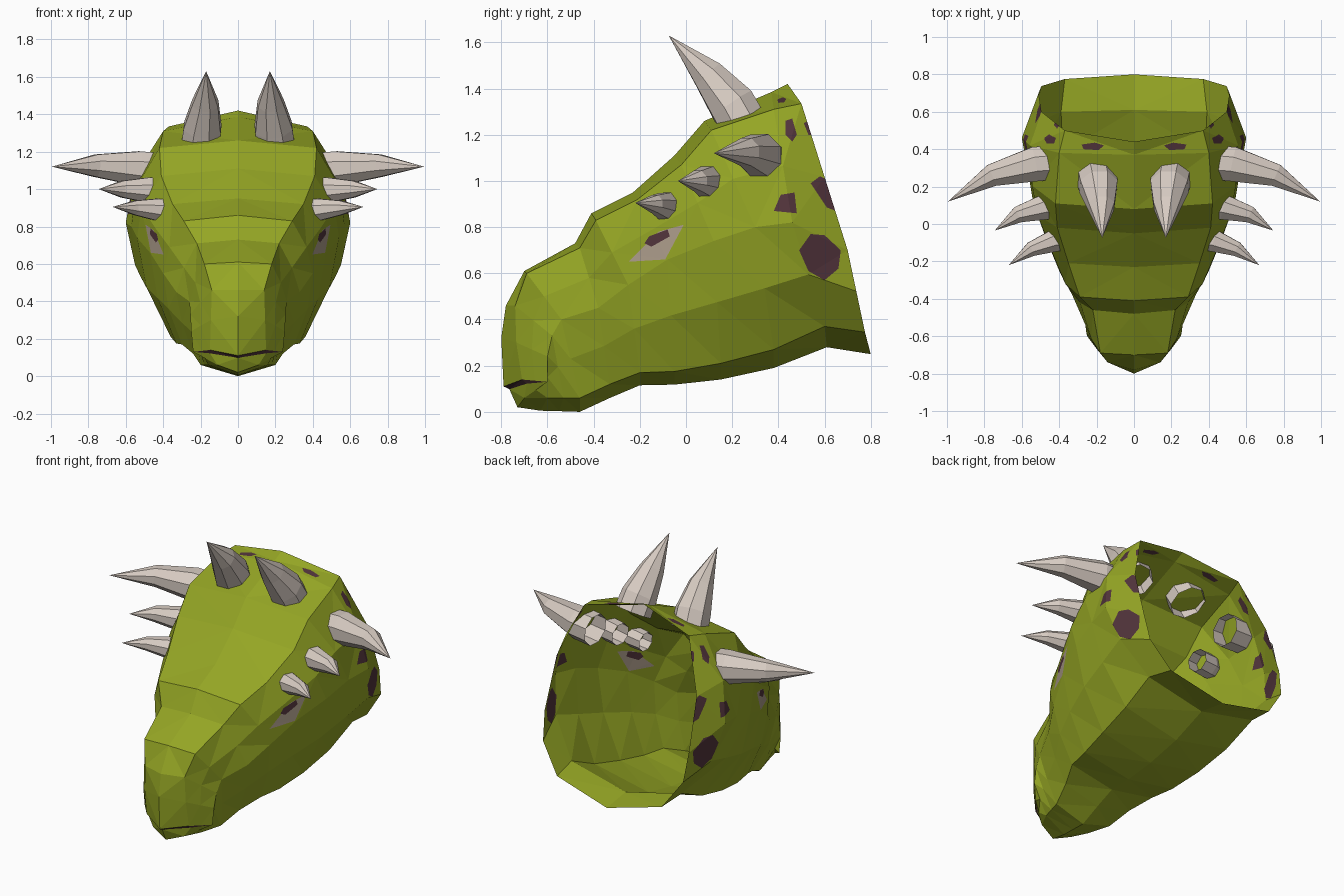
import bpy, bmesh, math
from mathutils import Vector

if "Cube" in bpy.data.objects:
    bpy.data.objects.remove(bpy.data.objects["Cube"])


def material(name, rgb):
    m = bpy.data.materials.new(name)
    m.diffuse_color = (*rgb, 1)
    m.use_nodes = True
    m.node_tree.nodes["Principled BSDF"].inputs["Base Color"].default_value = m.diffuse_color
    return m


GREEN = material("leaf_green", (0.30, 0.38, 0.018))
PURPLE = material("dark_purple", (0.085, 0.035, 0.045))
TAUPE = material("eye_taupe", (0.42, 0.34, 0.26))
BONE = material("horn_bone", (0.68, 0.60, 0.54))

# Head sections from the lip back to the open neck rim
# crown: centre y, z, then plate edge half width, y, z
CROWN = [
    (-.79, .11, .15, -.71, .14), (-.80, .32, .145, -.735, .30),
    (-.78, .46, .14, -.74, .46), (-.70, .61, .18, -.69, .60),
    (-.48, .73, .22, -.46, .71), (-.41, .86, .29, -.39, .83),
    (-.23, .95, .35, -.21, .92), (-.05, 1.11, .41, -.02, 1.07),
    (.08, 1.26, .42, .11, 1.22), (.37, 1.385, .40, .38, 1.31),
    (.44, 1.42, .37, .50, 1.335)]
# cheek: widest point x, y, z
CHEEK = [
    (.24, -.60, .13), (.25, -.60, .24), (.255, -.58, .33), (.26, -.54, .40),
    (.33, -.38, .45), (.40, -.25, .55), (.47, -.08, .66), (.54, .12, .74),
    (.57, .30, .80), (.60, .46, .82), (.51, .70, .70)]
# jaw: edge half width, y, z, then keel y, z
JAW = [
    (.11, -.70, .06, -.73, .02), (.16, -.60, .06, -.63, .005),
    (.18, -.53, .06, -.55, .003), (.20, -.46, .06, -.46, .0),
    (.24, -.33, .12, -.33, .06), (.30, -.20, .17, -.20, .115),
    (.33, -.05, .175, -.05, .118), (.36, .15, .21, .15, .14),
    (.38, .38, .27, .38, .19), (.39, .60, .37, .61, .28),
    (.37, .775, .345, .80, .25)]


def section(i):
    cy, cz, ex, ey, ez = CROWN[i]
    jx, jy, jz, ky, kz = JAW[i]
    edge, wide, jaw = Vector((ex, ey, ez)), Vector(CHEEK[i]), Vector((jx, jy, jz))
    bulge = Vector((1 + .0125 * i, 1, 1))
    return [Vector((0, cy, cz)), edge, (edge + wide) / 2 * bulge, wide,
            (wide + jaw) / 2 * bulge, jaw, Vector((0, ky, kz))]


def paint(bm, outline, mat, a=1, b=2):
    """Cut a convex outline, seen along the remaining axis, into the skin."""
    pts = [Vector(p) for p in outline]
    mid = sum(pts, Vector((0, 0))) / len(pts)
    lo = [min(p[k] for p in pts) for k in (0, 1)]
    hi = [max(p[k] for p in pts) for k in (0, 1)]
    faces = []
    for f in bm.faces:
        if a == 0 and f.normal.z < .2 or a == 1 and f.normal.x < .05:
            continue
        if all(max(v.co[ax] for v in f.verts) > lo[k] and
               min(v.co[ax] for v in f.verts) < hi[k]
               for k, ax in enumerate((a, b))):
            faces.append(f)
    for p, q in zip(pts, pts[1:] + pts[:1]):
        n2 = Vector((q.y - p.y, p.x - q.x))
        if n2.dot(mid - p) < 0:
            n2 = -n2
        co, no = Vector(), Vector()
        co[a], co[b], no[a], no[b] = p.x, p.y, n2.x, n2.y
        geom = list({v for f in faces for v in f.verts}) + \
            list({e for f in faces for e in f.edges}) + faces
        out = bmesh.ops.bisect_plane(bm, geom=geom, dist=1e-5,
                                     plane_co=co, plane_no=no)["geom"]
        faces = [f for f in out if isinstance(f, bmesh.types.BMFace)
                 and no.dot(f.calc_center_median() - co) > 0]
    for f in faces:
        f.material_index = mat


def mirrored(name, bm, mats):
    mesh = bpy.data.meshes.new(name)
    bm.to_mesh(mesh)
    bm.free()
    for m in mats:
        mesh.materials.append(m)
    ob = bpy.data.objects.new(name, mesh)
    bpy.context.collection.objects.link(ob)
    ob.modifiers.new("mirror", "MIRROR").merge_threshold = .0005
    return ob


# Head: right half of an open skin
bm = bmesh.new()
rings = [[bm.verts.new(p) for p in section(i)] for i in range(len(CROWN))]
for r, s in zip(rings, rings[1:]):
    for k in range(6):
        bm.faces.new((r[k], r[k + 1], s[k + 1], s[k]))
# Mouth slit and front of the lower jaw
A, B, C, D, E, F, G = rings[0]
lip0, lip1 = bm.verts.new((0, -.765, .098)), bm.verts.new((.15, -.69, .122))
slit = bm.faces.new((lip0, lip1, D, C, B, A))
slit.material_index = 1
bm.faces.new((G, F, E, D, lip1, lip0))
bmesh.ops.triangulate(bm, faces=bm.faces[:])
bm.normal_update()

# Eye and pupil
paint(bm, [(-.25, .65), (-.12, .78), (-.01, .81), (-.09, .66)], 2)
bm.normal_update()
paint(bm, [(-.18, .73), (-.16, .76), (-.08, .79), (-.07, .76), (-.15, .715)], 1)
# Skin spots
for spot in (
        [(.49, .70), (.54, .77), (.60, .765), (.67, .70), (.66, .62), (.60, .57), (.53, .61)],
        [(.54, .99), (.58, 1.02), (.62, 1.0), (.65, .87), (.61, .885)],
        [(.38, .87), (.41, .94), (.47, .95), (.48, .86)],
        [(.43, 1.20), (.43, 1.26), (.46, 1.27), (.48, 1.20), (.46, 1.17)],
        [(.51, 1.25), (.53, 1.26), (.56, 1.20), (.53, 1.20)]):
    bm.normal_update()
    paint(bm, spot, 1)
bm.normal_update()
paint(bm, [(.16, .42), (.19, .395), (.27, .40), (.28, .425), (.21, .435)], 1, 0, 1)
mirrored("head", bm, [GREEN, PURPLE, TAUPE])


# Horns: hollow eight-sided bent cones
def horn(name, path, radii, sides=8):
    pts = [Vector(p) for p in path]
    bm = bmesh.new()
    rings = []
    for i, r in enumerate(radii):
        d = (pts[i + 1] - pts[max(i - 1, 0)]).normalized()
        u = d.cross(Vector((0, 1, 0))).normalized()
        w = d.cross(u)
        rings.append([bm.verts.new(pts[i] + r * (u * math.cos(t) + w * math.sin(t)))
                      for t in (math.tau * (k + .5) / sides for k in range(sides))])
    tip = bm.verts.new(pts[-1])
    for k in range(sides):
        j = (k + 1) % sides
        for r, s in zip(rings, rings[1:]):
            bm.faces.new((r[k], r[j], s[j], s[k]))
        bm.faces.new((rings[-1][k], rings[-1][j], tip))
    bm.normal_update()
    mirrored(name, bm, [BONE])


horn("crown_horns", [(.20, .25, 1.24), (.19, .20, 1.33), (.175, .095, 1.46), (.17, -.075, 1.63)],
     [.11, .108, .075])
horn("large_side_horns", [(.41, .33, 1.10), (.53, .32, 1.11), (.76, .26, 1.125), (.995, .12, 1.12)],
     [.10, .10, .065])
horn("middle_side_horns", [(.39, .105, .99), (.48, .09, .995), (.62, .05, 1.0), (.745, -.035, 1.0)],
     [.07, .073, .048])
horn("small_side_horns", [(.34, -.08, .885), (.43, -.09, .89), (.55, -.135, .90), (.67, -.22, .905)],
     [.06, .064, .042])
